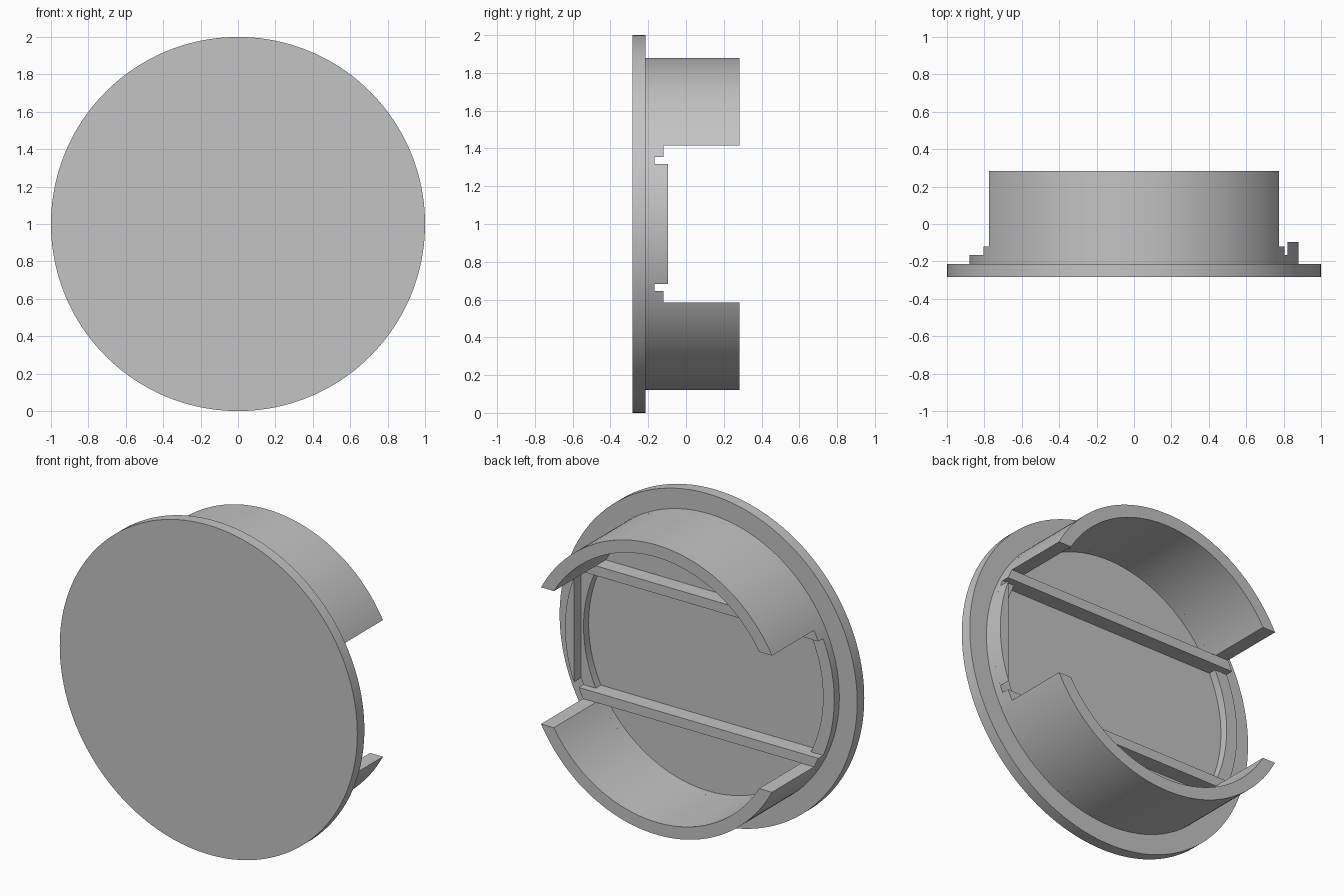
import bpy, bmesh
from math import asin, cos, sin, pi

if "Cube" in bpy.data.objects:
    bpy.data.objects.remove(bpy.data.objects["Cube"])

# Main dimensions
R_DISC, R_OUT, R_IN = 1.0, 0.88, 0.805
FRONT, FLOOR, LEDGE, STEP, BACK = -0.283, -0.215, -0.166, -0.12, 0.283
WALL_CUT, BAR_CUT = 0.415, 0.355

grey = bpy.data.materials.new("plain grey")
grey.use_nodes = True
grey.diffuse_color = (0.55, 0.55, 0.55, 1)
grey.node_tree.nodes["Principled BSDF"].inputs["Base Color"].default_value = grey.diffuse_color


def arc(r, a0, a1, n):
    """Points on a circle in the x-z plane around the origin."""
    return [(r * cos(a0 + (a1 - a0) * i / n), r * sin(a0 + (a1 - a0) * i / n))
            for i in range(n + 1)]


def solid(name, polygons, y0, y1, flip=1):
    """Extrude joined flat polygons of (x, z) points from y0 to y1."""
    bm = bmesh.new()
    for poly in polygons:
        bm.faces.new([bm.verts.new((x, y0, 1 + flip * z)) for x, z in poly])
    bmesh.ops.remove_doubles(bm, verts=bm.verts[:], dist=1e-5)
    result = bmesh.ops.extrude_face_region(bm, geom=bm.faces[:], use_keep_orig=True)
    moved = [v for v in result["geom"] if isinstance(v, bmesh.types.BMVert)]
    bmesh.ops.translate(bm, verts=moved, vec=(0, y1 - y0, 0))
    bmesh.ops.recalc_face_normals(bm, faces=bm.faces[:])
    mesh = bpy.data.meshes.new(name)
    bm.to_mesh(mesh)
    bm.free()
    mesh.materials.append(grey)
    obj = bpy.data.objects.new(name, mesh)
    bpy.context.collection.objects.link(obj)
    parts.append(obj)


def band(outer, inner):
    """Quads between two matching rows of points."""
    return [(outer[i], outer[i + 1], inner[i + 1], inner[i])
            for i in range(len(outer) - 1)]


parts = []

# Front disc and the low ring behind it
solid("front_disc", [arc(R_DISC, 0, 2 * pi, 160)[:-1]], FRONT, FLOOR)
solid("low_ring", band(arc(R_OUT, 0, 2 * pi, 160), arc(R_IN, 0, 2 * pi, 160)), FLOOR, LEDGE)

# Curved walls with level ends, and the cross bars beside them
for side, flip in (("upper", 1), ("lower", -1)):
    a_out, a_in = asin(WALL_CUT / R_OUT), asin(WALL_CUT / R_IN)
    wall = band(arc(R_OUT, a_out, pi - a_out, 64), arc(R_IN, a_in, pi - a_in, 64))
    solid(side + "_wall", wall, FLOOR, BACK, flip)
    a_bar = asin(BAR_CUT / R_OUT)
    bar = arc(R_OUT, a_bar, a_out, 4) + arc(R_OUT, pi - a_out, pi - a_bar, 4)
    solid(side + "_cross_bar", [bar], FLOOR, STEP, flip)

# Raised stop on the left, flat on its inner side
a_stop = asin(0.318 / R_OUT)
solid("side_stop", [arc(R_OUT, -a_stop, a_stop, 20)], FLOOR, -0.096)

# Smooth round surfaces, sharp edges
bpy.ops.object.select_all(action="DESELECT")
for obj in parts:
    obj.select_set(True)
bpy.context.view_layer.objects.active = parts[0]
bpy.ops.object.shade_smooth_by_angle(angle=pi / 6)
